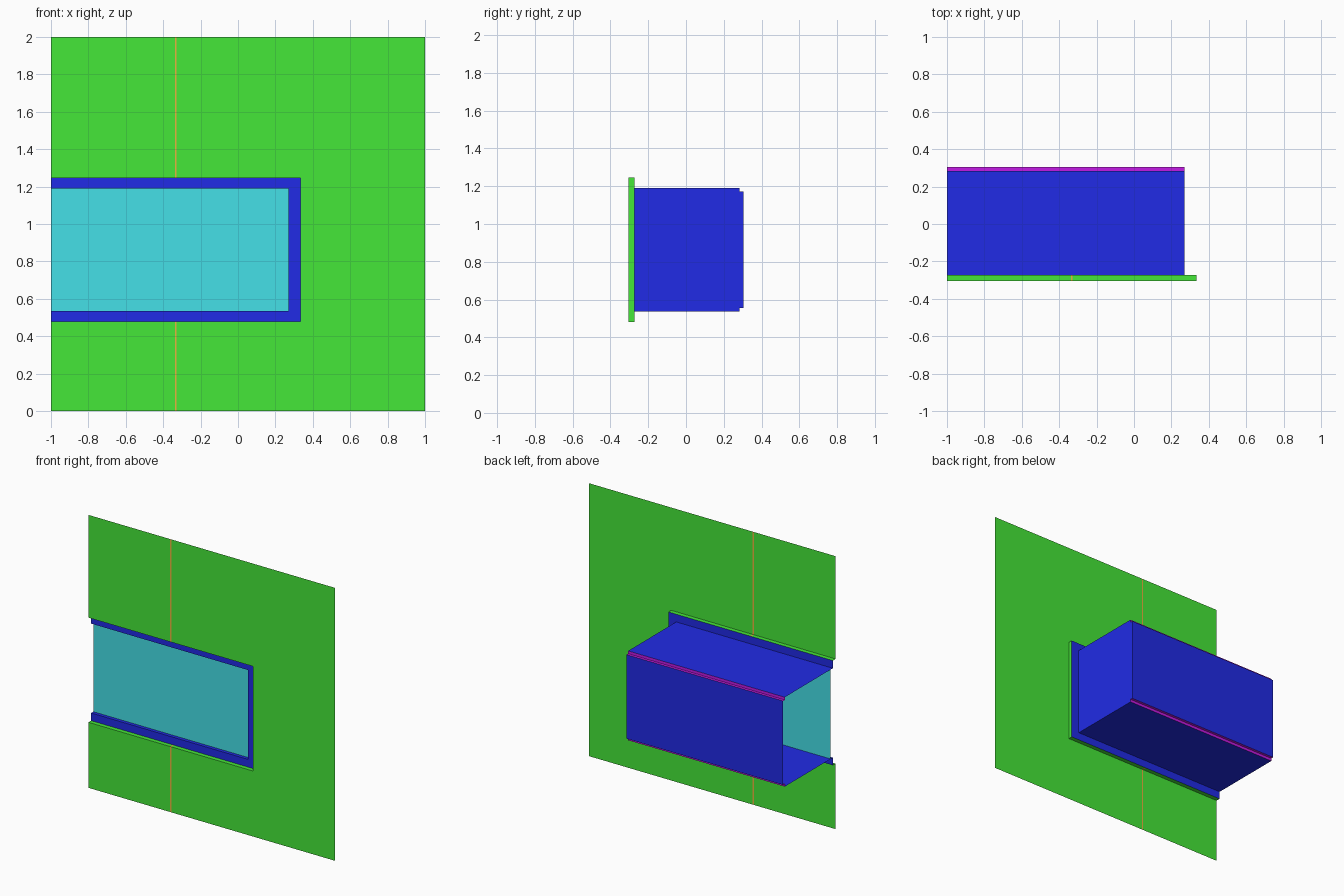
import bpy
import bmesh

cube = bpy.data.objects.get("Cube")
if cube:
    bpy.data.objects.remove(cube, do_unlink=True)


def material(name, rgb):
    m = bpy.data.materials.new(name)
    m.use_nodes = True
    m.diffuse_color = (*rgb, 1)
    m.node_tree.nodes["Principled BSDF"].inputs["Base Color"].default_value = (*rgb, 1)
    return m


GREEN = material("wall green", (0.06, 0.81, 0.04))
ORANGE = material("seam orange", (0.8, 0.45, 0.05))
BLUE = material("box blue", (0.015, 0.024, 0.79))
CYAN = material("pane cyan", (0.06, 0.75, 0.81))
MAGENTA = material("step magenta", (0.56, 0.01, 0.79))

# Main dimensions
LEFT, RIGHT, TOP = -1, 1, 2
HOLE_X, HOLE_LOW, HOLE_HIGH = 0.333, 0.48, 1.247
BOX_X, BOX_LOW, BOX_HIGH = 0.27, 0.536, 1.191
WALL_Y, FLANGE_Y, PANE_Y = -0.304, -0.272, -0.247
STEP_Y, BACK_Y, STEP = 0.284, 0.304, 0.02
SEAM = (-0.338, -0.328)


def face(bm, points, index=0):
    f = bm.faces.new([bm.verts.new(p) for p in points])
    f.material_index = index


def sweep(bm, a, b, x0, x1, index=0):
    """Flat strip between two (y, z) points, carried along x."""
    face(bm, [(x0, *a), (x0, *b), (x1, *b), (x1, *a)], index)


def upright(bm, x0, x1, z0, z1, y):
    face(bm, [(x0, y, z0), (x1, y, z0), (x1, y, z1), (x0, y, z1)])


def seamed(bm, a, b, x1):
    """Strip from the left edge, with the seam colour across it."""
    cuts = [LEFT, *SEAM, x1]
    for i in range(3):
        sweep(bm, a, b, cuts[i], cuts[i + 1], int(i == 1))


def finish(name, bm, *mats):
    bmesh.ops.remove_doubles(bm, verts=bm.verts, dist=0.0001)
    bmesh.ops.recalc_face_normals(bm, faces=bm.faces)
    mesh = bpy.data.meshes.new(name)
    bm.to_mesh(mesh)
    bm.free()
    for m in mats:
        mesh.materials.append(m)
    bpy.context.collection.objects.link(bpy.data.objects.new(name, mesh))


# Wall sheet around the opening, with a short reveal turned inward
bm = bmesh.new()
for low, high, edge in ((0, HOLE_LOW, HOLE_LOW), (HOLE_HIGH, TOP, HOLE_HIGH)):
    seamed(bm, (WALL_Y, high), (WALL_Y, low), HOLE_X)
    upright(bm, HOLE_X, RIGHT, low, high, WALL_Y)
    seamed(bm, (WALL_Y, edge), (FLANGE_Y, edge), HOLE_X)
upright(bm, HOLE_X, RIGHT, HOLE_LOW, HOLE_HIGH, WALL_Y)
face(bm, [(HOLE_X, y, z) for y, z in ((WALL_Y, HOLE_LOW), (FLANGE_Y, HOLE_LOW),
                                      (FLANGE_Y, HOLE_HIGH), (WALL_Y, HOLE_HIGH))])
finish("wall", bm, GREEN, ORANGE)

# Flange between the reveal and the box
bm = bmesh.new()
upright(bm, LEFT, BOX_X, HOLE_LOW, BOX_LOW, FLANGE_Y)
upright(bm, LEFT, BOX_X, BOX_HIGH, HOLE_HIGH, FLANGE_Y)
upright(bm, BOX_X, HOLE_X, HOLE_LOW, HOLE_HIGH, FLANGE_Y)
finish("flange", bm, BLUE)

# Box shell, open on one end, with stepped rear edges
profile = [(FLANGE_Y, BOX_HIGH), (STEP_Y, BOX_HIGH), (STEP_Y, BOX_HIGH - STEP),
           (BACK_Y, BOX_HIGH - STEP), (BACK_Y, BOX_LOW + STEP),
           (STEP_Y, BOX_LOW + STEP), (STEP_Y, BOX_LOW), (FLANGE_Y, BOX_LOW)]
bm = bmesh.new()
for i, (a, b) in enumerate(zip(profile, profile[1:])):
    sweep(bm, a, b, LEFT, BOX_X, int(i in (1, 2, 4, 5)))
face(bm, [(BOX_X, *p) for p in profile])
finish("box_shell", bm, BLUE, MAGENTA)

# Pane closing the front of the box
bm = bmesh.new()
upright(bm, LEFT, BOX_X, BOX_LOW, BOX_HIGH, PANE_Y)
finish("pane", bm, CYAN)
